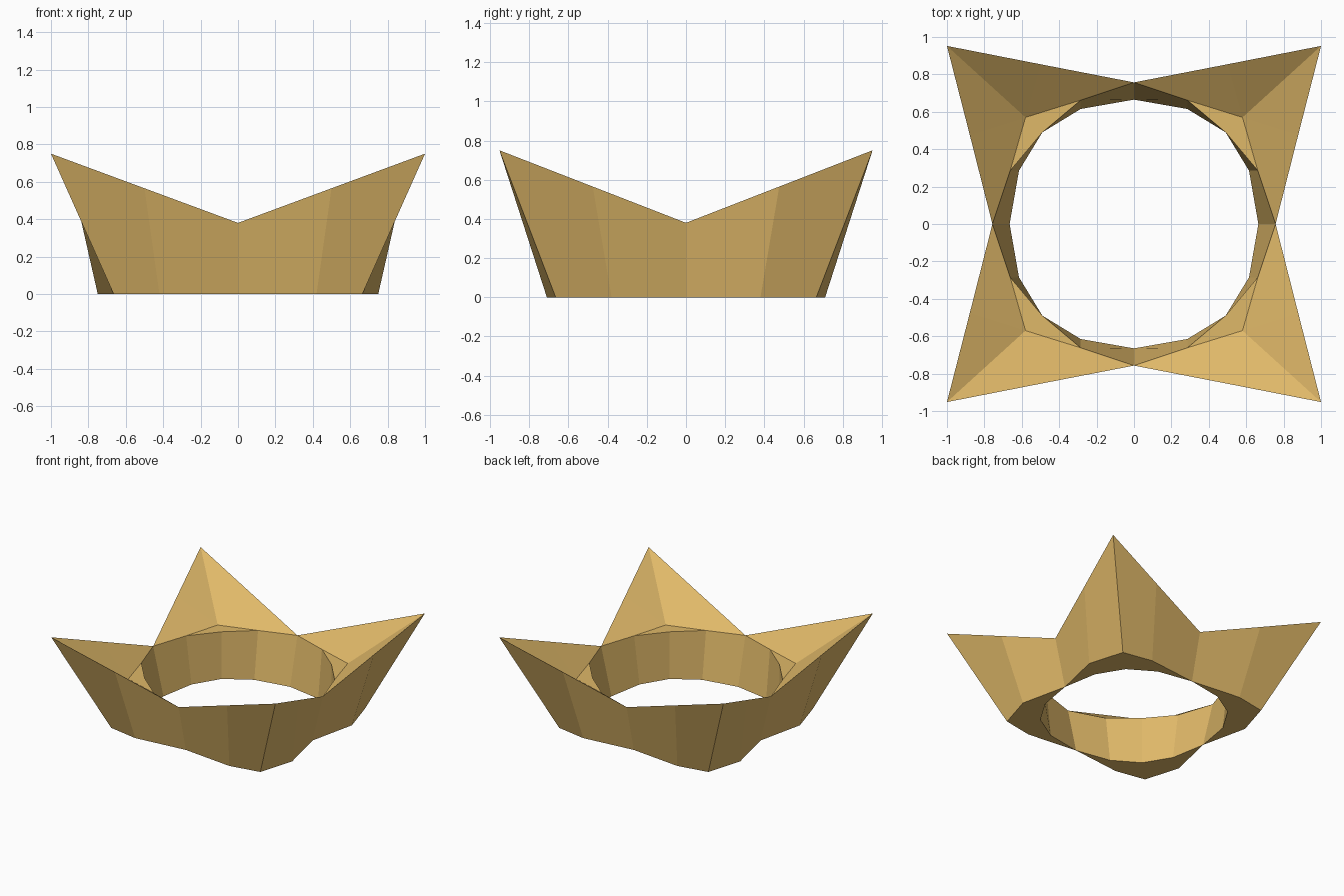
import bpy, bmesh

if "Cube" in bpy.data.objects:
    bpy.data.objects.remove(bpy.data.objects["Cube"])

gold = bpy.data.materials.new("warm_gold")
gold.diffuse_color = (0.74, 0.48, 0.14, 1)
gold.use_nodes = True
gold.node_tree.nodes["Principled BSDF"].inputs["Base Color"].default_value = gold.diffuse_color

# Rings of one corner, running from the back middle round to the right middle
OUTER_BASE = [(0, .665, 0), (.42, .71, 0), (.665, .665, 0), (.75, .38, 0), (.665, 0, 0)]
OUTER_RIM = [(0, .757, .38), (.5, .854, .565), (1, .952, .75), (.878, .476, .565), (.757, 0, .38)]
INNER_BASE = [(0, .665, 0), (.285, .615, 0), (.49, .49, 0), (.615, .285, 0), (.665, 0, 0)]
INNER_RIM = [(0, .757, .38), (.285, .662, .38), (.49, .49, .38), (.662, .285, .38), (.757, 0, .38)]
LEDGE = (.58, .57, .38)


def corner(name, sx, sy):
    bm = bmesh.new()

    def ring(points):
        return [bm.verts.new((x * sx, y * sy, z)) for x, y, z in points]

    ob, orim = ring(OUTER_BASE), ring(OUTER_RIM)
    # inner and outer walls meet in one edge at each end
    ib = [ob[0]] + ring(INNER_BASE[1:4]) + [ob[4]]
    ir = [orim[0]] + ring(INNER_RIM[1:4]) + [orim[4]]
    ledge = ring([LEDGE])[0]

    def face(*vs):
        bm.faces.new(list(dict.fromkeys(vs)))

    for i in range(4):
        face(ob[i], ob[i + 1], orim[i + 1], orim[i])    # outer wall
        face(ib[i], ir[i], ir[i + 1], ib[i + 1])        # ring wall
        face(ob[i], ib[i], ib[i + 1], ob[i + 1])        # underside
    # slopes up to the tip
    face(orim[0], orim[1], ledge, ir[1])
    face(orim[1], orim[2], ledge)
    face(orim[2], orim[3], ledge)
    face(orim[3], orim[4], ir[3], ledge)
    # flat ledge
    face(ir[1], ledge, ir[2])
    face(ir[2], ledge, ir[3])

    bmesh.ops.recalc_face_normals(bm, faces=bm.faces)
    mesh = bpy.data.meshes.new(name)
    bm.to_mesh(mesh)
    bm.free()
    mesh.materials.append(gold)
    bpy.context.collection.objects.link(bpy.data.objects.new(name, mesh))


# Four mirrored corners
for side, sx in (("left", -1), ("right", 1)):
    for end, sy in (("front", -1), ("back", 1)):
        corner(f"{end}_{side}_peak", sx, sy)
